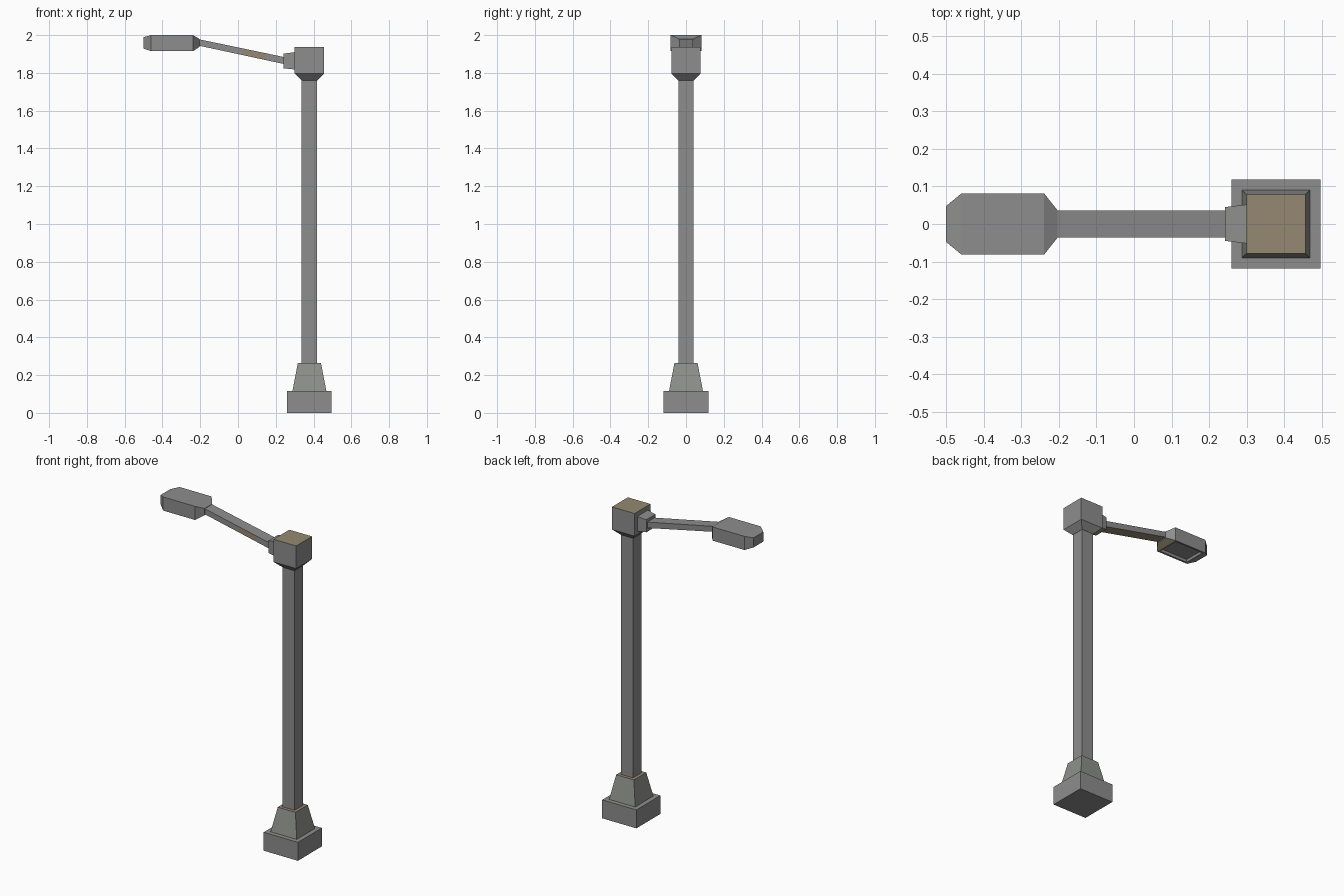
import bpy, bmesh

if "Cube" in bpy.data.objects:
    bpy.data.objects.remove(bpy.data.objects["Cube"])

def material(name, rgb):
    m = bpy.data.materials.new(name)
    m.diffuse_color = (*rgb, 1)
    m.use_nodes = True
    m.node_tree.nodes["Principled BSDF"].inputs["Base Color"].default_value = m.diffuse_color
    return m

GREY = material("weathered grey", (0.27, 0.27, 0.268))
PALE = material("greenish grey", (0.27, 0.28, 0.258))
RUST = material("dull rust", (0.30, 0.25, 0.165))
PX = 0.378  # pole centre

def loft(name, rings, mats, rule=None, recess=None):
    """Skin four-cornered rings, colour faces by rule, optionally sink one face."""
    bm = bmesh.new()
    vs = [[bm.verts.new(p) for p in r] for r in rings]
    for a, b in zip(vs, vs[1:]):
        for i in range(4):
            j = (i + 1) % 4
            bm.faces.new((a[i], a[j], b[j], b[i]))
    bm.faces.new(vs[0])
    bm.faces.new(vs[-1])
    bmesh.ops.recalc_face_normals(bm, faces=bm.faces)
    bm.normal_update()
    if rule:
        for f in bm.faces:
            f.material_index = int(rule(f.calc_center_median(), f.normal))
    if recess:
        picked = [f for f in bm.faces if recess(f.calc_center_median(), f.normal)]
        bmesh.ops.inset_region(bm, faces=picked, thickness=0.017, depth=0)
        bmesh.ops.inset_region(bm, faces=picked, thickness=0.006, depth=-0.015)
    me = bpy.data.meshes.new(name)
    bm.to_mesh(me)
    bm.free()
    for m in mats:
        me.materials.append(m)
    ob = bpy.data.objects.new(name, me)
    bpy.context.collection.objects.link(ob)
    return ob

def zring(z, h):  # square ring around the pole axis
    return [(PX + sx * h, sy * h, z) for sx, sy in ((-1, -1), (1, -1), (1, 1), (-1, 1))]

def xring(x, h, z0, z1):  # upright ring along the arm
    return [(x, -h, z0), (x, h, z0), (x, h, z1), (x, -h, z1)]

# pole and footing
loft("base_block", [zring(0, 0.118), zring(0.115, 0.118)], [GREY])
loft("base_taper", [zring(0.115, 0.09), zring(0.265, 0.061)], [PALE, RUST],
     lambda c, n: n.z > 0.9)
loft("pole", [zring(0.265, 0.041), zring(1.765, 0.041)], [GREY])
# cap with flared collar and rusty top
loft("pole_cap", [zring(1.76, 0.042), zring(1.797, 0.078), zring(1.938, 0.078)],
     [GREY, RUST], lambda c, n: n.z > 0.9)
loft("arm_socket", [xring(0.242, 0.045, 1.824, 1.902), xring(0.302, 0.052, 1.818, 1.91)], [GREY])

# sloping arm, rust below and in a patch on the front
def arm_ring(x):
    t = (x + 0.207) / 0.455
    return xring(x, 0.036, 1.944 - 0.098 * t, 1.978 - 0.095 * t)

loft("arm", [arm_ring(x) for x in (-0.207, 0.03, 0.15, 0.248)], [GREY, RUST],
     lambda c, n: n.z < -0.7 or (n.y < -0.9 and 0.03 < c.x < 0.15))

# lamp head with recessed underside
loft("lamp_head", [xring(-0.5, 0.048, 1.929, 1.989), xring(-0.46, 0.081, 1.915, 2.0),
                   xring(-0.239, 0.081, 1.915, 2.0), xring(-0.204, 0.037, 1.938, 1.98)],
     [GREY, RUST], lambda c, n: c.x > -0.235 and n.z < -0.5,
     lambda c, n: n.z < -0.99)
